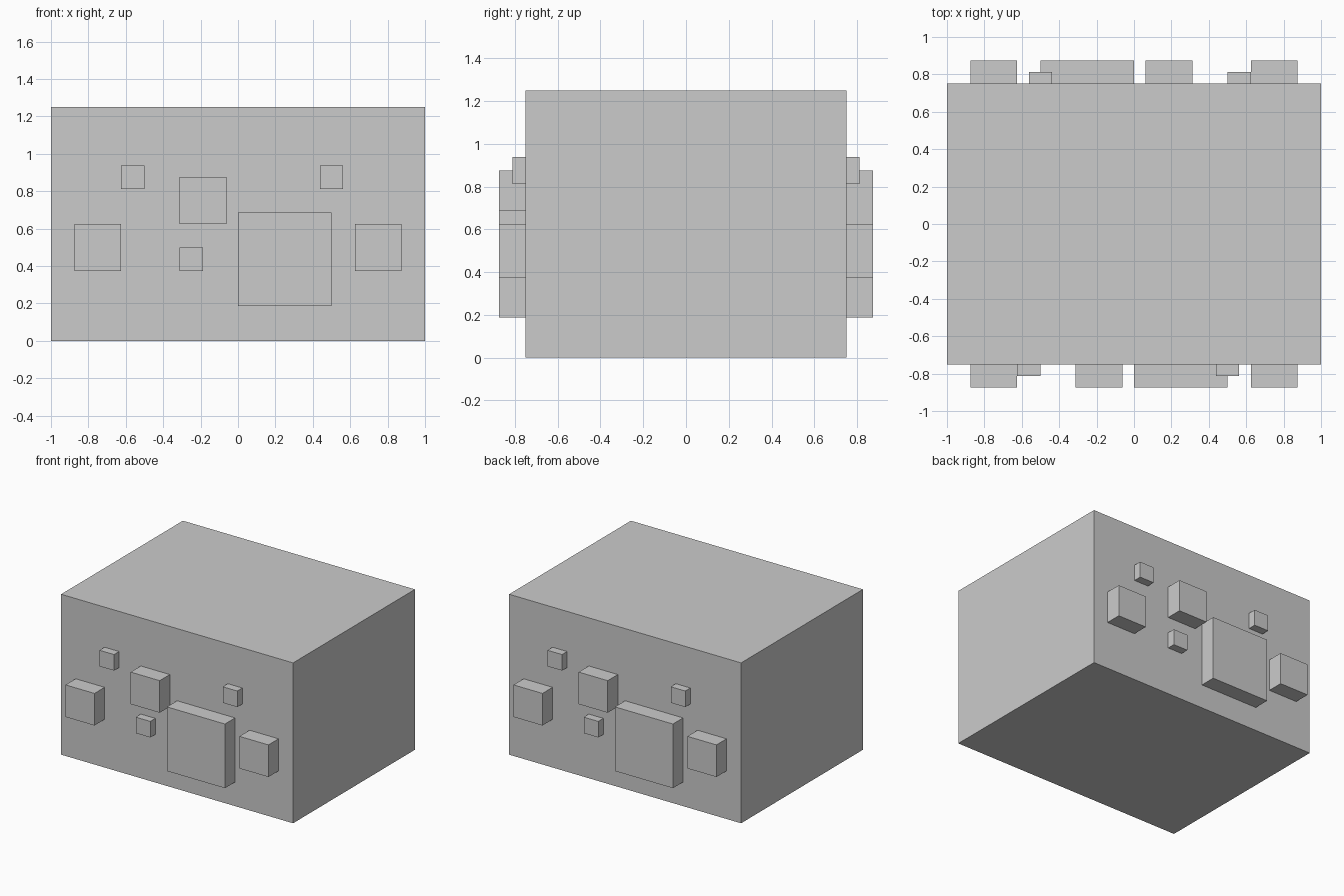
import bpy

if "Cube" in bpy.data.objects:
    bpy.data.objects.remove(bpy.data.objects["Cube"])

WALL_Y = 0.75  # half depth of the main body


def box(name, x, y, z):
    """Box spanning the given (min, max) ranges."""
    spans = (x, y, z)
    bpy.ops.mesh.primitive_cube_add(size=1, location=[(a + b) / 2 for a, b in spans])
    obj = bpy.context.object
    obj.name = name
    obj.scale = [abs(b - a) for a, b in spans]
    bpy.ops.object.transform_apply(location=False, rotation=False, scale=True)
    return obj


# Main body
box("body", (-1, 1), (-WALL_Y, WALL_Y), (0, 1.25))

# Raised blocks on a wall: name, left x, bottom z, square size, protrusion
blocks = [
    ("left_block", -0.875, 0.375, 0.25, 0.125),
    ("right_block", 0.625, 0.375, 0.25, 0.125),
    ("large_panel", 0.0, 0.1875, 0.5, 0.125),
    ("upper_block", -0.3125, 0.625, 0.25, 0.125),
    ("lower_stud", -0.3125, 0.375, 0.125, 0.0625),
    ("upper_left_stud", -0.625, 0.8125, 0.125, 0.0625),
    ("upper_right_stud", 0.4375, 0.8125, 0.125, 0.0625),
]

# The back wall repeats the front turned half a revolution about z
for side, s in (("front", 1), ("back", -1)):
    for name, x, z, size, depth in blocks:
        box(f"{side}_{name}", (s * x, s * (x + size)),
            (-s * WALL_Y, -s * (WALL_Y + depth)), (z, z + size))
